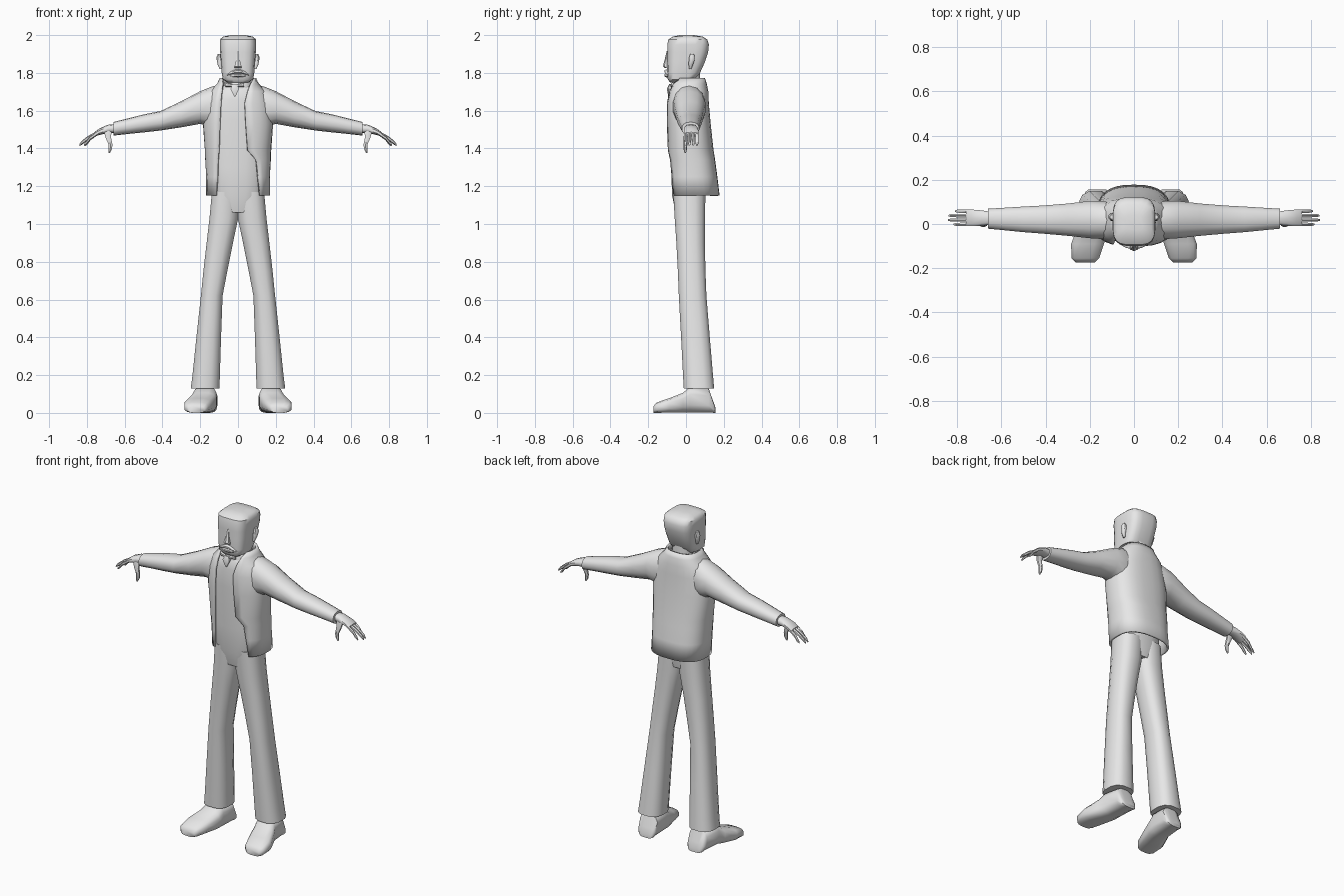
import bpy, bmesh, math
from mathutils import Vector

grey = bpy.data.materials.new("plain grey")
grey.diffuse_color = (0.8, 0.8, 0.8, 1)

PLANES = {"z": ((1, 0, 0), (0, 1, 0)), "x": ((0, 1, 0), (0, 0, 1)), "y": ((1, 0, 0), (0, 0, 1))}


def power(v, e):
    return math.copysign(abs(v) ** (2 / e), v)


def finish(name, bm, angle=45):
    bmesh.ops.recalc_face_normals(bm, faces=bm.faces)
    me = bpy.data.meshes.new(name)
    bm.to_mesh(me)
    bm.free()
    me.materials.append(grey)
    ob = bpy.data.objects.new(name, me)
    bpy.context.collection.objects.link(ob)
    bpy.ops.object.select_all(action='DESELECT')
    bpy.context.view_layer.objects.active = ob
    ob.select_set(True)
    bpy.ops.object.shade_smooth_by_angle(angle=math.radians(angle))
    return ob


def skin(bm, rows, closed):
    n = len(rows[0])
    for a, b in zip(rows, rows[1:]):
        for i in range(n if closed else n - 1):
            j = (i + 1) % n
            bm.faces.new((a[i], a[j], b[j], b[i]))


def loft(name, axis, rings, n=12, e=2.4, angle=45):
    """Capped skin through rings of (centre, half size u, half size v)."""
    u, v = (Vector(p) for p in PLANES[axis])
    bm = bmesh.new()
    rows = []
    for c, a, b in rings:
        row = []
        for i in range(n):
            t = 2 * math.pi * (i + 0.5) / n
            row.append(bm.verts.new(Vector(c) + u * a * power(math.cos(t), e) + v * b * power(math.sin(t), e)))
        rows.append(row)
    skin(bm, rows, True)
    bm.faces.new(rows[0])
    bm.faces.new(rows[-1])
    return finish(name, bm, angle)


def upright(name, levels, **kw):
    """Loft from levels of (z, x left, x right, y front, y back)."""
    return loft(name, "z", [(((l + r) / 2, (f + b) / 2, z), (r - l) / 2, (b - f) / 2)
                            for z, l, r, f, b in levels], **kw)


# open jacket shell: z, half width, front y, back y, left and right edge x
jacket = [(1.15, .163, -.085, .172, -.115, .115), (1.25, .163, -.088, .16, -.108, .105),
          (1.34, .168, -.09, .148, -.105, .095), (1.39, .17, -.092, .14, -.1, .05),
          (1.53, .18, -.096, .125, -.095, .04), (1.64, .168, -.096, .115, -.09, .035),
          (1.70, .145, -.085, .113, -.085, .05), (1.74, .105, -.075, .105, -.08, .065),
          (1.77, .092, -.06, .095, -.082, .082)]
bm = bmesh.new()
rows = []
N, E = 24, 2.6
for z, rx, f, b, xl, xr in jacket:
    t0 = -math.acos((xr / rx) ** (E / 2))
    t1 = math.pi + math.acos((-xl / rx) ** (E / 2))
    rows.append([bm.verts.new((rx * power(math.cos(t), E),
                               (f + b) / 2 + (b - f) / 2 * power(math.sin(t), E), z))
                 for t in (t0 + (t1 - t0) * i / N for i in range(N + 1))])
skin(bm, rows, False)
shell = finish("jacket", bm)
mod = shell.modifiers.new("thickness", 'SOLIDIFY')
mod.thickness = 0.012
mod.offset = 0

# shirt, neck and neckband
upright("shirt", [(1.06, -.09, .09, -.055, .09), (1.15, -.14, .14, -.075, .105),
                  (1.3, -.143, .143, -.08, .105), (1.55, -.155, .155, -.086, .1),
                  (1.66, -.14, .14, -.084, .1), (1.71, -.11, .11, -.075, .09),
                  (1.735, -.075, .075, -.06, .08)], n=16, e=2.6)
upright("neck", [(1.68, -.065, .065, -.05, .08), (1.82, -.062, .062, -.045, .075)])
upright("neckband", [(1.70, -.085, .085, -.074, .09), (1.74, -.076, .076, -.07, .085),
                     (1.755, -.07, .07, -.06, .08)], n=16)

# necktie knot with two small wings
loft("tie_knot", "z", [((-.017, -.09, 1.675), .004, .004), ((-.017, -.087, 1.715), .026, .014),
                       ((-.017, -.08, 1.74), .014, .01)], n=6, e=2)
for s in (-1, 1):
    loft("tie_wing", "x", [((-.017 + s * .005, -.08, 1.733), .008, .006),
                           ((-.017 + s * .05, -.07, 1.738), .008, .014)], n=6, e=2)

# head
upright("head", [(1.75, -.055, .055, -.085, .0), (1.765, -.08, .08, -.097, .05),
                 (1.80, -.087, .087, -.1, .075), (1.86, -.091, .091, -.1, .102),
                 (1.91, -.095, .095, -.1, .118), (1.95, -.097, .097, -.1, .122),
                 (1.977, -.096, .096, -.094, .113), (1.992, -.08, .08, -.07, .09),
                 (2.0, -.04, .04, -.03, .04)], n=20, e=3.6)

# nose and lips
loft("nose", "z", [((0, -.1, 1.825), .02, .01), ((0, -.107, 1.835), .021, .016),
                   ((0, -.102, 1.87), .011, .011), ((0, -.098, 1.915), .006, .004)], n=6, e=2)
for name, z, drop, w in (("upper_lip", 1.808, .022, .062), ("lower_lip", 1.788, .004, .045)):
    loft(name, "x", [((k * w, -.101 + .008 * k * k, z - drop * k * k),
                      .014 * (1.05 - k * k), .011 * (1.1 - k * k))
                     for k in (-1, -.6, -.25, 0, .25, .6, 1)], n=8, e=2)

for s, side in ((-1, "left"), (1, "right")):
    # ear
    loft(side + "_ear", "z", [((s * .09, .022, 1.82), .008, .006), ((s * .097, .026, 1.845), .012, .013),
                              ((s * .1, .032, 1.88), .016, .018), ((s * .1, .032, 1.9), .008, .01)], n=8, e=2)

    # sleeve: x, front y, back y, bottom z, top z
    sleeve = [(.09, -.065, .095, 1.50, 1.738), (.14, -.07, .105, 1.51, 1.727), (.20, -.066, .106, 1.53, 1.703),
              (.30, -.055, .094, 1.512, 1.65), (.41, -.045, .085, 1.495, 1.598),
              (.50, -.038, .08, 1.485, 1.58), (.58, -.03, .075, 1.477, 1.56), (.66, -.022, .07, 1.468, 1.54)]
    loft(side + "_sleeve", "x", [((s * x, (f + b) / 2, (lo + hi) / 2), (b - f) / 2, (hi - lo) / 2)
                                 for x, f, b, lo, hi in sleeve], n=14, e=2.3)

    # hand with four fingers and a thumb
    loft(side + "_palm", "x", [((s * .645, .026, 1.505), .03, .024), ((s * .69, .027, 1.503), .036, .022),
                               ((s * .735, .028, 1.488), .039, .017), ((s * .76, .028, 1.474), .038, .012)],
         n=10, e=2.6)
    for i, reach in enumerate((.815, .84, .838, .81)):
        y = -.002 + i * .02
        loft(side + "_finger", "x", [((s * .74, y, 1.484), .009, .011),
                                     ((s * (.75 + reach) / 2, y, 1.455), .009, .011),
                                     ((s * (reach - .012), y, 1.43), .008, .01),
                                     ((s * reach, y, 1.418), .004, .005)], n=6, e=2)
    loft(side + "_thumb", "z", [((s * .69, .008, 1.495), .024, .014), ((s * .687, -.001, 1.46), .017, .012),
                                ((s * .675, -.003, 1.42), .012, .01), ((s * .677, -.004, 1.395), .011, .009),
                                ((s * .682, -.004, 1.376), .004, .004)], n=6, e=2)

    # trouser leg: z, inner x, outer x, front y, back y
    leg = [(1.17, -.01, .14, -.07, .105), (1.03, -.003, .153, -.062, .103), (.90, .025, .168, -.053, .102),
           (.75, .055, .185, -.045, .105), (.62, .08, .198, -.04, .11), (.40, .088, .222, -.028, .128),
           (.20, .094, .243, -.018, .145), (.13, .096, .252, -.014, .151)]
    upright(side + "_trouser_leg", [(z, min(s * i, s * o), max(s * i, s * o), f, b)
                                    for z, i, o, f, b in leg], n=12, e=2.6)

    # shoe: y, centre x, half width, height
    shoe = [(.157, .165, .04, .025), (.145, .167, .055, .06), (.12, .168, .06, .13), (.02, .175, .065, .14),
            (-.015, .185, .072, .108), (-.09, .21, .076, .078), (-.155, .22, .064, .056), (-.173, .22, .045, .035)]
    loft(side + "_shoe", "y", [((s * x, y, h / 2), w, h / 2) for y, x, w, h in shoe], n=12, e=3)
